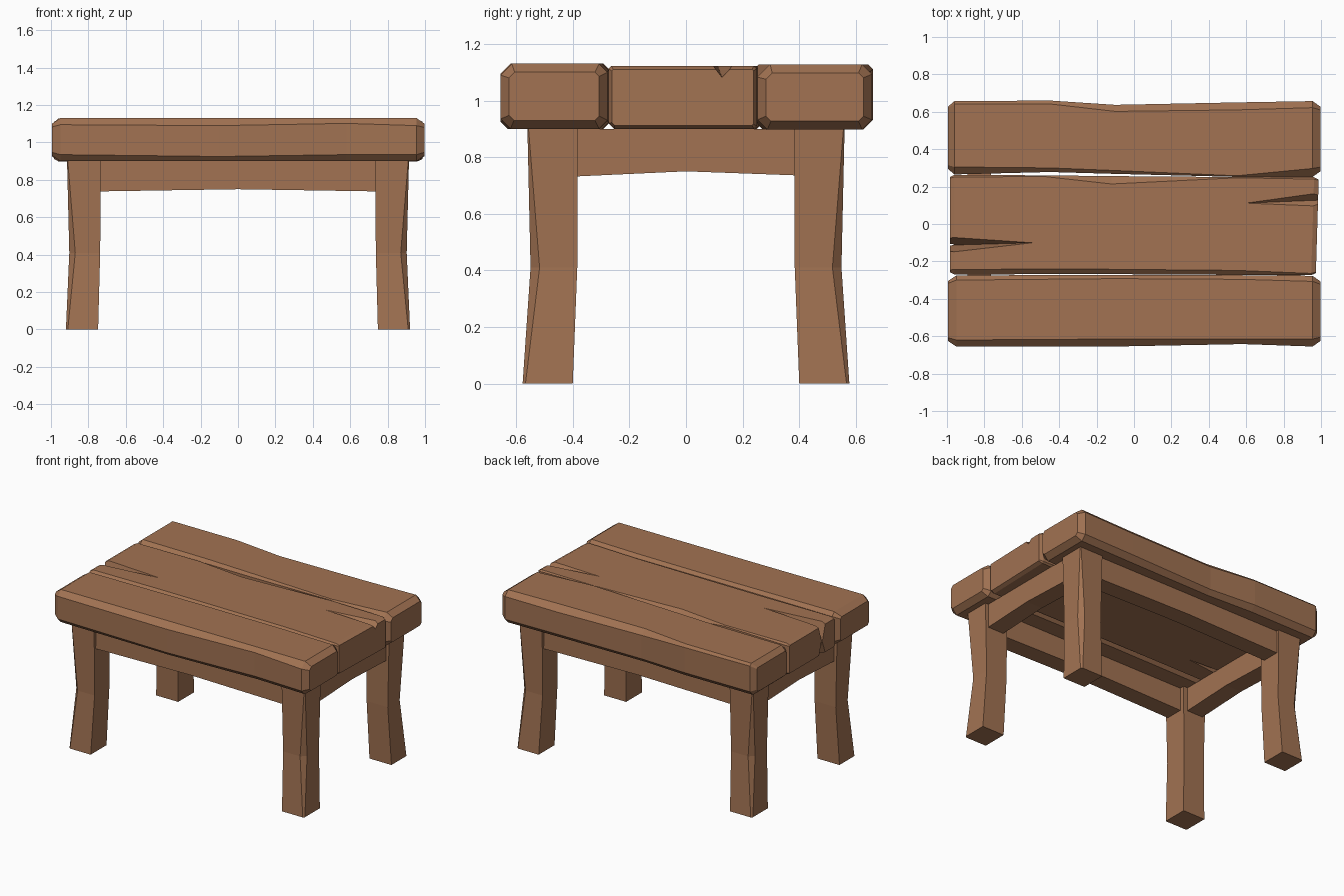
import bpy, bmesh

if "Cube" in bpy.data.objects:
    bpy.data.objects.remove(bpy.data.objects["Cube"])

wood = bpy.data.materials.new("wood")
wood.diffuse_color = (0.36, 0.17, 0.085, 1)
wood.use_nodes = True
wood.node_tree.nodes["Principled BSDF"].inputs["Base Color"].default_value = wood.diffuse_color


def make_object(name, bm):
    bmesh.ops.recalc_face_normals(bm, faces=bm.faces)
    mesh = bpy.data.meshes.new(name)
    bm.to_mesh(mesh)
    bm.free()
    mesh.materials.append(wood)
    obj = bpy.data.objects.new(name, mesh)
    bpy.context.collection.objects.link(obj)
    return obj


def loft(name, rings):
    """Skin a list of equal-sized rings and cap both ends."""
    bm = bmesh.new()
    loops = [[bm.verts.new(p) for p in ring] for ring in rings]
    n = len(rings[0])
    for a, b in zip(loops, loops[1:]):
        for i in range(n):
            j = (i + 1) % n
            bm.faces.new((a[i], a[j], b[j], b[i]))
    bm.faces.new(loops[0])
    bm.faces.new(loops[-1])
    return make_object(name, bm)


def plank_ring(x, y0, y1, z0, z1, ft, bt, fb, bb, skew=0.0):
    """Rectangle with its own chamfer on each corner (front/back, top/bottom)."""
    pts = [(y0, z0 + fb), (y0 + fb, z0), (y1 - bb, z0), (y1, z0 + bb),
           (y1, z1 - bt), (y1 - bt, z1), (y0 + ft, z1), (y0, z1 - ft)]
    return [(x + skew * (y - (y0 + y1) / 2), y, z) for y, z in pts]


def plank(name, z0, z1, sections, ends, inset=0.03, skews=(0, 0)):
    """Sections are (x, y0, y1, four chamfers); the ends are tapered in."""
    rings = []
    for i, (x, y0, y1, *c) in enumerate(sections):
        skew = skews[0] if i == 0 else skews[1] if i == len(sections) - 1 else 0
        rings.append(plank_ring(x, y0, y1, z0, z1, *c, skew=skew))
    for where, x, s, skew in ((0, ends[0], sections[0], skews[0]),
                              (len(rings) + 1, ends[1], sections[-1], skews[1])):
        cap = plank_ring(x, s[1] + inset, s[2] - inset, z0 + inset, z1 - inset,
                         *[c * 0.5 for c in s[3:]], skew=skew)
        rings.insert(where, cap)
    return loft(name, rings)


# Table top: three worn planks
plank("front_plank", 0.90, 1.13, [
    (-0.95, -0.655, -0.275, 0.035, 0.025, 0.035, 0.025),
    (-0.10, -0.655, -0.272, 0.040, 0.020, 0.025, 0.020),
    (0.58, -0.642, -0.274, 0.028, 0.022, 0.035, 0.022),
    (0.955, -0.655, -0.277, 0.040, 0.030, 0.035, 0.030)], (-0.995, 0.997))
plank("back_plank", 0.897, 1.128, [
    (-0.96, 0.265, 0.657, 0.040, 0.015, 0.030, 0.035),
    (-0.45, 0.278, 0.660, 0.022, 0.018, 0.025, 0.035),
    (-0.10, 0.268, 0.637, 0.018, 0.035, 0.020, 0.030),
    (0.55, 0.252, 0.650, 0.006, 0.040, 0.020, 0.035),
    (0.955, 0.252, 0.657, 0.045, 0.035, 0.035, 0.035)], (-0.995, 0.997))
middle = plank("middle_plank", 0.90, 1.122, [
    (-0.96, -0.270, 0.263, 0.026, 0.012, 0.020, 0.012),
    (-0.48, -0.268, 0.260, 0.028, 0.006, 0.020, 0.015),
    (-0.12, -0.268, 0.256, 0.026, 0.042, 0.020, 0.020),
    (0.55, -0.272, 0.251, 0.024, 0.004, 0.020, 0.020),
    (0.955, -0.274, 0.250, 0.010, 0.010, 0.020, 0.010)],
    (-0.985, 0.980), inset=0.012, skews=(0, 0.03))


# Split cracks running in from the ends of the middle plank
def crack(end_x, y0, y1, root_y, root_z, face_z, tip):
    bm = bmesh.new()
    v = [bm.verts.new(p) for p in ((end_x, y0, face_z), (end_x, y1, face_z),
                                   (end_x, root_y, root_z), (*tip, face_z))]
    for f in ((0, 1, 2), (0, 1, 3), (1, 2, 3), (0, 2, 3)):
        bm.faces.new([v[i] for i in f])
    cutter = make_object("crack_cutter", bm)
    cutter.hide_render = True
    mod = middle.modifiers.new("crack", 'BOOLEAN')
    mod.operation = 'DIFFERENCE'
    mod.solver = 'EXACT'
    mod.object = cutter
    bpy.context.view_layer.objects.active = middle
    bpy.ops.object.modifier_apply(modifier=mod.name)
    bpy.data.objects.remove(cutter)


crack(-1.05, -0.160, -0.065, -0.115, 0.97, 1.126, (-0.53, -0.10))
crack(-1.05, -0.160, -0.070, -0.110, 1.03, 0.896, (-0.53, -0.10))
crack(1.05, 0.090, 0.178, 0.130, 1.075, 1.126, (0.56, 0.11))

# Legs: waisted posts with a wedge hewn off the outer corner
leg_levels = [  # z, x inner, x outer, y inner, y outer, corner cut
    (0.00, 0.748, 0.920, 0.400, 0.577, 0.010),
    (0.41, 0.737, 0.902, 0.384, 0.549, 0.032),
    (0.90, 0.733, 0.914, 0.382, 0.560, 0.004)]
for xs, xname in ((-1, "left"), (1, "right")):
    for ys, yname in ((-1, "front"), (1, "back")):
        loft(f"{yname}_{xname}_leg", [
            [(xs * x, ys * y, z) for x, y in (
                (xi, yi), (xo, yi), (xo, yo - c), (xo - c, yo), (xi, yo))]
            for z, xi, xo, yi, yo, c in leg_levels])

# Aprons: rails between the legs, slightly arched underneath
for s, long_name, short_name in ((-1, "front", "left"), (1, "back", "right")):
    loft(f"{long_name}_apron", [
        [(x, s * 0.415, 0.90), (x, s * 0.415, z), (x, s * 0.54, z), (x, s * 0.54, 0.90)]
        for x, z in ((-0.76, 0.738), (0.0, 0.75), (0.76, 0.738))])
    loft(f"{short_name}_apron", [
        [(s * 0.765, y, 0.90), (s * 0.765, y, z), (s * 0.89, y, z), (s * 0.89, y, 0.90)]
        for y, z in ((-0.41, 0.731), (0.0, 0.75), (0.41, 0.735))])
